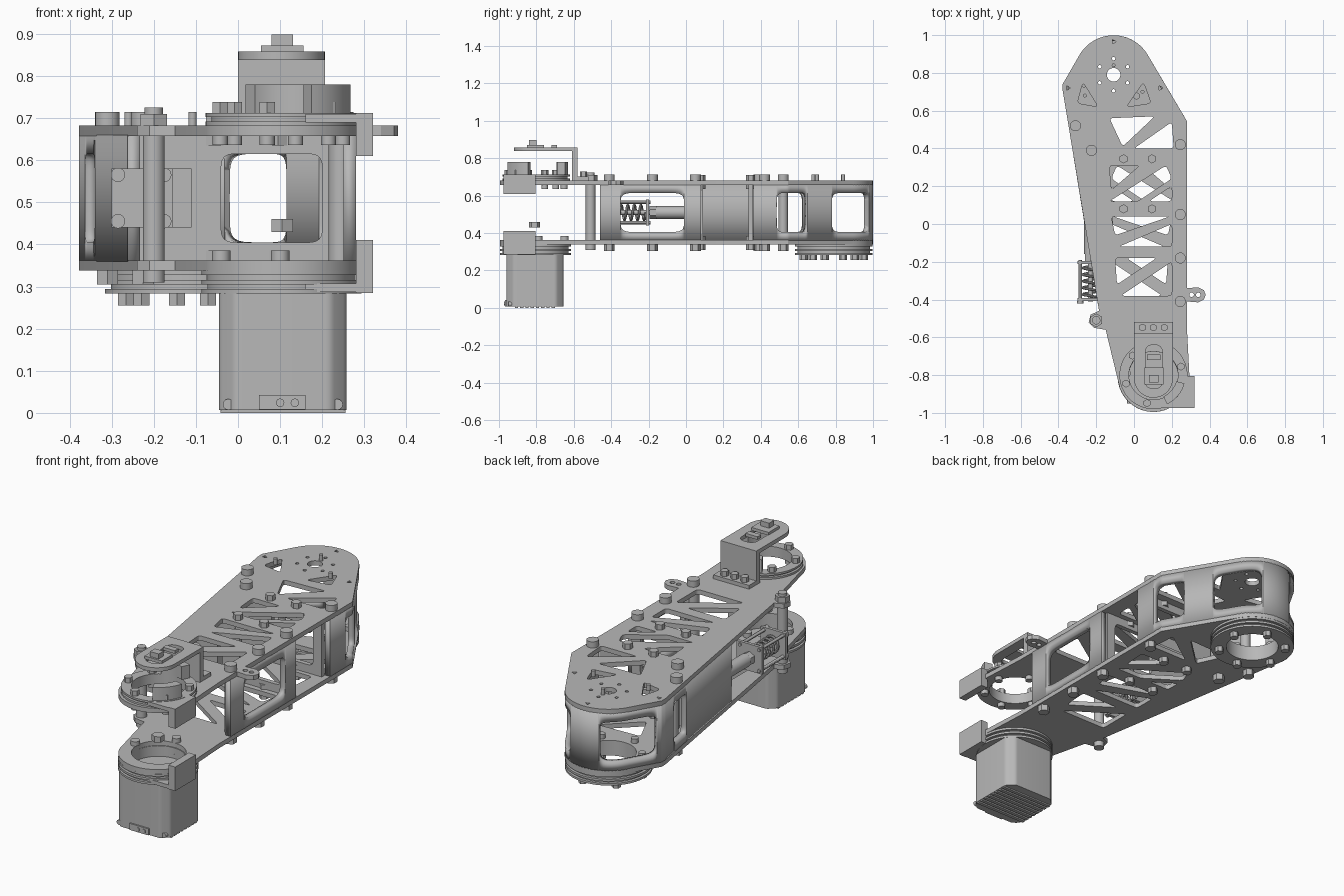
import bpy, bmesh, math
from math import cos, sin, pi, radians
from mathutils import Vector, Matrix

cube = bpy.data.objects.get("Cube")
if cube:
    bpy.data.objects.remove(cube, do_unlink=True)

metal = bpy.data.materials.new("machined_grey")
metal.use_nodes = True
GREY = (0.48, 0.48, 0.48, 1)
metal.diffuse_color = GREY
metal.node_tree.nodes["Principled BSDF"].inputs["Base Color"].default_value = GREY
made = []


def finish(name, mesh):
    ob = bpy.data.objects.new(name, mesh)
    bpy.context.collection.objects.link(ob)
    mesh.materials.clear()
    mesh.materials.append(metal)
    made.append(ob)
    return ob


def from_curve(name, curve, matrix=Matrix()):
    tmp = bpy.data.objects.new("tmp", curve)
    bpy.context.collection.objects.link(tmp)
    dg = bpy.context.evaluated_depsgraph_get()
    mesh = bpy.data.meshes.new_from_object(tmp.evaluated_get(dg))
    bpy.data.objects.remove(tmp, do_unlink=True)
    mesh.transform(matrix)
    bm = bmesh.new()
    bm.from_mesh(mesh)
    bmesh.ops.remove_doubles(bm, verts=bm.verts, dist=1e-5)
    bmesh.ops.recalc_face_normals(bm, faces=bm.faces)
    bm.to_mesh(mesh)
    bm.free()
    return finish(name, mesh)


def add_spline(curve, pts, cyclic=True):
    s = curve.splines.new('POLY')
    s.points.add(len(pts) - 1)
    for p, q in zip(s.points, pts):
        p.co = (q[0], q[1], q[2] if len(q) > 2 else 0, 1)
    s.use_cyclic_u = cyclic


def circle(x, y, r, n=40):
    return [(x + r * cos(2 * pi * i / n), y + r * sin(2 * pi * i / n)) for i in range(n)]


def rounded(pts, r=0.02):
    out = []
    for i, p in enumerate(pts):
        p = Vector(p)
        a, b = Vector(pts[i - 1]) - p, Vector(pts[(i + 1) % len(pts)]) - p
        a, b = [p + v.normalized() * min(r, v.length * 0.45) for v in (a, b)]
        out += [tuple(a * (1 - t) ** 2 + p * 2 * t * (1 - t) + b * t * t)
                for t in (0, 0.25, 0.5, 0.75, 1)]
    return out


def rect(x0, x1, y0, y1):
    return [(x0, y0), (x1, y0), (x1, y1), (x0, y1)]


def plate(name, outline, z0, z1, holes=(), upright_y=None):
    """Flat sheet with holes; upright_y stands it up in the xz plane."""
    c = bpy.data.curves.new(name, 'CURVE')
    c.dimensions, c.fill_mode, c.extrude = '2D', 'BOTH', (z1 - z0) / 2
    for loop in [outline, *holes]:
        add_spline(c, loop)
    m = Matrix.Translation((0, 0, (z0 + z1) / 2))
    if upright_y is not None:
        m = Matrix.Translation((0, upright_y, 0)) @ Matrix.Rotation(pi / 2, 4, 'X')
    return from_curve(name, c, m)


def box(name, x0, x1, y0, y1, z0, z1):
    return plate(name, rect(x0, x1, y0, y1), z0, z1)


def rod(name, a, b, r, n=24):
    bm = bmesh.new()
    a, b = Vector(a), Vector(b)
    bmesh.ops.create_cone(bm, cap_ends=True, segments=n, radius1=r, radius2=r, depth=(b - a).length)
    bm.transform(Matrix.Translation((a + b) / 2) @ (b - a).to_track_quat('Z', 'Y').to_matrix().to_4x4())
    mesh = bpy.data.meshes.new(name)
    bm.to_mesh(mesh)
    bm.free()
    return finish(name, mesh)


def pin(name, x, y, z0, z1, r, n=24):
    return rod(name, (x, y, z0), (x, y, z1), r, n)


# Shared layout: rear pivot, front motor axis
PX, PY, MX, MY = -0.108, 0.79, 0.103, -0.8


def rear(a, b):
    """Rounded rear end: points from angle a to b, in degrees."""
    return [(PX + 0.209 * cos(radians(a + (b - a) * i / 12)), PY + 0.209 * sin(radians(a + (b - a) * i / 12)))
            for i in range(13)]


outline = [(0.28, -0.55), (0.28, 0.545)] + rear(30, 90) + rear(95, 150)
outline += [(-0.378, 0.74), (-0.378, 0.71), (-0.185, -0.46), (-0.23, -0.48), (-0.24, -0.52), (-0.21, -0.55),
            (-0.15, -0.56)]
outline += [(MX + 0.19 * cos(radians(t)), MY + 0.195 * sin(radians(t))) for t in range(200, 366, 6)]

truss = [
    [(-.13, .56), (.11, .57), (-.06, .41)], [(.0, .4), (.2, .54), (.21, .4)],
    [(-.13, .31), (.03, .31), (-.12, .18)], [(-.13, .12), (.17, .31), (.2, .24), (.02, .12)],
    [(.08, .12), (.2, .2), (.2, .12)], [(-.12, .04), (.19, .04), (-.1, -.06)],
    [(-.08, -.12), (.2, .0), (.2, -.12)], [(-.1, -.18), (.12, -.18), (-.09, -.32)],
    [(-.07, -.38), (.2, -.2), (.2, -.38)]]
top_truss = [rounded(t) for t in truss]
# The two rear bays line up; further forward the lower lattice runs the other way
low_truss = top_truss[:2] + [rounded([(0.08 - x, y) for x, y in t]) for t in truss[2:]]
motor_hole = circle(MX, MY, 0.13)
pivot_cuts = [rounded([(-.3, .64), (-.19, .62), (-.27, .75)]), rounded([(-.04, .62), (.09, .64), (.05, .75)]),
              circle(PX, PY, 0.036)]
pivot_cuts += [circle(PX + 0.085 * cos(k * pi / 3 + pi / 6), PY + 0.085 * sin(k * pi / 3 + pi / 6), 0.009, 12)
               for k in range(6)]
pivot_cuts += [circle(x, y, 0.014, 3) for x, y in ((-.35, .72), (.14, .72), (PX, .965))]

plate("top_plate", outline, 0.658, 0.682, top_truss + pivot_cuts + [motor_hole])
plate("bottom_plate", outline, 0.338, 0.362, low_truss + [motor_hole, circle(PX, PY, 0.13)])
plate("side_tab", [(.28, -.34), (.34, -.335), (.37, -.35), (.38, -.375), (.37, -.4), (.34, -.415), (.28, -.41)],
      0.658, 0.682, [circle(.305, -.375, .012, 16), circle(.34, -.375, .012, 16)])


# Perimeter walls with round-cornered windows
def along(pts, t):
    """Point at fraction t of a polyline's length."""
    pts = [Vector(p) for p in pts]
    left = t * sum((b - a).length for a, b in zip(pts, pts[1:]))
    for a, b in zip(pts, pts[1:]):
        if left <= (b - a).length + 1e-5:
            return a.lerp(b, min(1, left / (b - a).length))
        left -= (b - a).length


def wall(name, pieces):
    bm = bmesh.new()
    mid, half, n = 0.51, 0.105, 32
    for path, window in pieces:
        cols = []
        for i in range(n + 1):
            t = 0.5 - 0.5 * cos(pi * i / n)
            x, y = along(path, t)
            h = half * max(0, 1 - abs(2 * t - 1) ** 7) ** (1 / 7) if window else 0
            cols.append([bm.verts.new((x, y, z)) for z in (0.36, mid - h, mid + h, 0.66)])
        for a, b in zip(cols, cols[1:]):
            for k in (0, 2):
                bm.faces.new((a[k], b[k], b[k + 1], a[k + 1]))
    bmesh.ops.remove_doubles(bm, verts=bm.verts, dist=1e-5)
    mesh = bpy.data.meshes.new(name)
    bm.to_mesh(mesh)
    bm.free()
    ob = finish(name, mesh)
    mod = ob.modifiers.new("thickness", 'SOLIDIFY')
    mod.thickness, mod.offset = 0.03, -1


E = 0.28
wall("front_side_frame", [([(E, -.46), (E, -.35)], False), ([(E, -.35), (E, -.01)], True),
                          ([(E, -.01), (E, .08)], False)])
wall("rear_wall", [([(E, .36), (E, .485)], False), ([(E, .485), (E, .545), (.218, .65)], True),
                   ([(.218, .65), (.141, .78)], False), ([(.141, .78)] + rear(30, 65), True),
                   (rear(65, 112), False), (rear(112, 150) + [(-.366, .76)], True),
                   ([(-.366, .76), (-.378, .74), (-.378, .71), (-.363, .62)], False),
                   ([(-.363, .62), (-.34, .48)], True), ([(-.34, .48), (-.262, 0)], False)])

# Cross frames between the plates
for y in (0.08, 0.345):
    plate("cross_frame", rect(-0.25, 0.25, 0.362, 0.658), -0.012, 0.012,
          [rounded(rect(-0.04, 0.2, 0.405, 0.615), 0.03)], y)
    for x in (-0.055, 0.095):
        for z0, z1 in ((0.682, 0.71), (0.31, 0.338), (0.362, 0.385), (0.635, 0.658)):
            pin("frame_nut", x, y, z0, z1, 0.024, 6)

# Standoffs and plate bolts
for y in (0.42, 0.05, -0.18, -0.41):
    pin("plate_bolt_head", 0.245, y, 0.682, 0.714, 0.029)
    pin("plate_bolt_nut", 0.245, y, 0.305, 0.338, 0.029, 6)
pin("front_standoff", 0.245, -0.41, 0.36, 0.66, 0.03)
for x, y in ((-.31, .52), (-.225, .39)):
    pin("wall_bolt_head", x, y, 0.682, 0.714, 0.029)
    pin("wall_bolt_nut", x, y, 0.305, 0.338, 0.029, 6)
    pin("wall_standoff", x + .02, y, 0.36, 0.66, 0.025)
pin("tab_standoff", -0.2, -0.51, 0.31, 0.69, 0.026)
pin("tab_nut", -0.2, -0.51, 0.682, 0.71, 0.036, 6)
pin("tab_bolt", -0.2, -0.51, 0.71, 0.725, 0.022)
for x, y in ((-.26, .68), (.045, .7), (PX, .84)):
    pin("pivot_pin", x, y, 0.682, 0.714, 0.01)


# Grooved bearing rings
def ring(name, x, y, r, inner, z0, z1, layers):
    step = (z1 - z0) / layers
    for i in range(layers):
        rr = r if i % 2 == 0 else r - 0.014
        plate(name, circle(x, y, rr, 64), z0 + i * step, z0 + (i + 1) * step, [circle(x, y, inner)])


ring("rear_bearing_ring", PX, PY, 0.208, 0.13, 0.283, 0.338, 5)
ring("motor_ring", MX, MY - .005, 0.19, 0.13, 0.283, 0.338, 5)
ring("upper_ring", MX, MY, 0.18, 0.13, 0.682, 0.712, 3)
for k in range(6):
    a = k * pi / 3 + 0.3
    u, v = 0.165 * cos(a), 0.165 * sin(a)
    pin("rear_ring_nut", PX + u, PY + v, 0.255, 0.283, 0.022, 6)
    pin("rear_ring_bolt", PX + u, PY + v, 0.362, 0.385, 0.018)
    pin("upper_ring_nut", MX + 0.152 * cos(a), MY + 0.152 * sin(a), 0.712, 0.738, 0.021, 6)
    pin("upper_ring_bolt", MX + 0.152 * cos(a), MY + 0.152 * sin(a), 0.636, 0.658, 0.018)
for x, y in ((-.04, -.79), (.1, -.65)):
    pin("motor_ring_bolt", x, y, 0.362, 0.385, 0.022)
pin("motor_shaft_nut", 0.105, -0.81, 0.43, 0.46, 0.03, 6)

# Motor with cooling fins underneath
mx0, mx1, my0, my1, ch = -0.045, 0.258, -0.96, -0.656, 0.038
body = [(mx0 + ch, my0), (mx1 - ch, my0), (mx1, my0 + ch), (mx1, my1 - ch),
        (mx1 - ch, my1), (mx0 + ch, my1), (mx0, my1 - ch), (mx0, my0 + ch)]
plate("motor_body", rounded(body, 0.012), 0.007, 0.283)
for i in range(8):
    y = my0 + 0.054 + i * 0.028
    box("motor_fin", mx0 + 0.003, mx1 - 0.003, y - 0.009, y + 0.009, 0, 0.007)
box("motor_socket", 0.05, 0.16, -0.968, -0.955, 0.008, 0.042)
for x in (0.1, 0.135):
    rod("socket_screw", (x, -0.972, 0.024), (x, -0.96, 0.024), 0.01, 16)
for x in (mx0 + .022, mx1 - .022):
    rod("motor_screw", (x, -0.95, 0.02), (x, -0.93, 0.02), 0.013, 16)

# Corner guards beside the two rings: thin web plus upright cheek
web = [(.28, -.975), (.28, -.805), (.25, -.87), (.21, -.915), (.16, -.935), (.16, -.975)]
for name, z0, z1, web_z in (("lower", 0.285, 0.41, 0.287), ("upper", 0.61, 0.712, 0.69)):
    plate(name + "_guard_web", web, web_z, web_z + 0.02)
    box(name + "_guard_cheek", 0.28, 0.32, -0.975, -0.805, z0, z1)

# Sensor bracket over the upper ring
box("bracket_foot", 0, 0.207, -0.61, -0.52, 0.682, 0.702)
box("bracket_upright", 0, 0.207, -0.61, -0.58, 0.70, 0.84)
arm = [(0.207, -0.58), (0, -0.58)] + [(MX + 0.1035 * cos(radians(t)), -0.815 + 0.105 * sin(radians(t)))
                                     for t in range(180, 361, 10)]
plate("bracket_arm", arm, 0.838, 0.858, [rounded(rect(0.06, 0.15, -0.87, -0.64), 0.04)])
box("sensor_board", 0.055, 0.155, -0.85, -0.76, 0.856, 0.872)
box("sensor_plug", 0.08, 0.13, -0.84, -0.80, 0.872, 0.898)
box("sensor_chip", 0.07, 0.14, -0.72, -0.69, 0.856, 0.872)
for x in (0.045, 0.103, 0.161):
    pin("foot_bolt", x, -0.548, 0.702, 0.728, 0.02, 6)

# Raised arcs seated on the upper ring
for a0, a1 in ((295, 345), (65, 120)):
    ang = [radians(a0 + (a1 - a0) * i / 10) for i in range(11)]
    arc = [(MX + 0.17 * cos(a), MY + 0.17 * sin(a)) for a in ang]
    arc += [(MX + 0.125 * cos(a), MY + 0.125 * sin(a)) for a in reversed(ang)]
    plate("ring_arc_block", arc, 0.712, 0.78)

# Spring tensioner on the right side
SX, SZ = -0.23, 0.51
for y in (-0.40, -0.205):
    plate("spring_end_plate", rect(SX - .07, SX + .075, SZ - .07, SZ + .07), -0.008, 0.008, (), y)
for dx in (-.055, .055):
    for dz in (-.055, .055):
        rod("spring_guide", (SX + dx, -.415, SZ + dz), (SX + dx, -.19, SZ + dz), 0.009, 12)
        rod("guide_head", (SX + dx, -.42, SZ + dz), (SX + dx, -.408, SZ + dz), 0.017, 16)
rod("spring_rod", (SX, -.41, SZ), (SX, -.1, SZ), 0.013)
rod("plunger_nut", (SX, -.195, SZ), (SX, -.16, SZ), 0.034, 6)
rod("plunger_barrel", (SX, -.16, SZ), (SX, .02, SZ), 0.034)
box("plunger_mount", SX - .03, SX + .12, -0.01, 0.03, 0.44, 0.58)
helix = bpy.data.curves.new("spring", 'CURVE')
helix.dimensions, helix.bevel_depth, helix.bevel_resolution = '3D', 0.007, 2
add_spline(helix, [(SX + .04 * cos(i * pi / 10), -.39 + .175 * i / 100, SZ + .04 * sin(i * pi / 10))
                   for i in range(101)], False)
from_curve("spring", helix)

# Smooth the round parts, keep hard edges
bpy.ops.object.select_all(action='DESELECT')
for ob in made:
    ob.select_set(True)
bpy.context.view_layer.objects.active = made[0]
bpy.ops.object.shade_smooth_by_angle(angle=radians(30))
